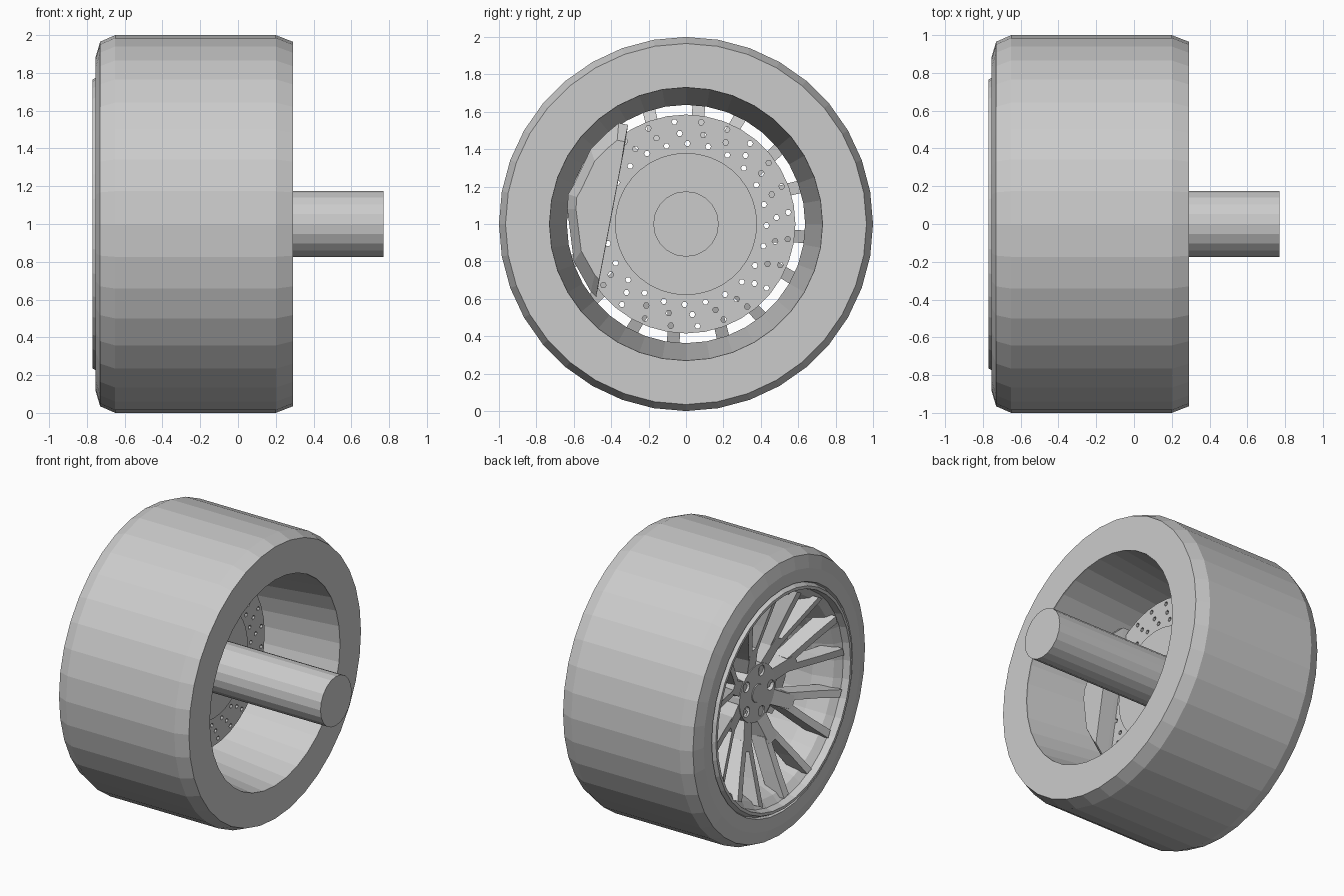
import bpy, bmesh
from math import sin, cos, radians, tau
from mathutils import Vector

if "Cube" in bpy.data.objects:
    bpy.data.objects.remove(bpy.data.objects["Cube"])

CENTRE = Vector((0, 0, 1))          # wheel axis runs along x


def pos(x, r, a):
    return Vector((x, r * cos(a), r * sin(a))) + CENTRE


def finish(name, bm):
    bmesh.ops.recalc_face_normals(bm, faces=bm.faces)
    mesh = bpy.data.meshes.new(name)
    bm.to_mesh(mesh)
    bm.free()
    ob = bpy.data.objects.new(name, mesh)
    bpy.context.collection.objects.link(ob)
    return ob


def lathe(name, profile, n=36):
    """Closed (x, radius) profile turned around the axle."""
    bm = bmesh.new()
    rings = [[bm.verts.new(pos(x, r, tau * i / n)) for x, r in profile] for i in range(n)]
    m = len(profile)
    for i in range(n):
        a, b = rings[i], rings[(i + 1) % n]
        for j in range(m):
            k = (j + 1) % m
            bm.faces.new((a[j], a[k], b[k], b[j]))
    return finish(name, bm)


def add_cyl(bm, x0, x1, r, n=36, c=(0, 0), r1=None):
    """Capped cylinder along x, centred on c in the wheel plane."""
    ends = []
    for x, rad in ((x0, r), (x1, r if r1 is None else r1)):
        off = Vector((0, c[0], c[1]))
        ends.append([bm.verts.new(pos(x, rad, tau * i / n) + off) for i in range(n)])
    bm.faces.new(ends[0])
    bm.faces.new(ends[1])
    for i in range(n):
        k = (i + 1) % n
        bm.faces.new((ends[0][i], ends[0][k], ends[1][k], ends[1][i]))


def cylinder(name, *args, **kw):
    bm = bmesh.new()
    add_cyl(bm, *args, **kw)
    return finish(name, bm)


def add_loft(bm, sections, ang):
    """Tapered bar; section = radius, sideways offset, half width, front x, back x."""
    rings = []
    ca, sa = cos(ang), sin(ang)
    for r, t, w, xf, xb in sections:
        ring = []
        for x, o in ((xf, -w * .75), (xf, w * .75), (xb, w), (xb, -w)):
            u = t + o
            ring.append(bm.verts.new(CENTRE + Vector((x, r * ca - u * sa, r * sa + u * ca))))
        rings.append(ring)
    bm.faces.new(rings[0])
    bm.faces.new(rings[-1])
    for a, b in zip(rings, rings[1:]):
        for j in range(4):
            k = (j + 1) % 4
            bm.faces.new((a[j], a[k], b[k], b[j]))


def cut(ob, cutter):
    cutter.hide_render = True
    cutter.display_type = 'WIRE'
    mod = ob.modifiers.new("holes", 'BOOLEAN')
    mod.operation = 'DIFFERENCE'
    mod.solver = 'EXACT'
    mod.object = cutter


# Tyre and rim
lathe("tyre", [(.29, .73), (.29, .965), (.2, 1), (-.65, 1), (-.73, .965),
               (-.755, .88), (-.755, .79), (-.70, .77)])
lathe("rim", [(.285, .731), (-.55, .637), (-.68, .69), (-.72, .735), (-.77, .745),
              (-.77, .765), (-.72, .79), (.285, .76)])

# Forked spokes, dished towards the hub
bm = bmesh.new()
for k in range(8):
    a = radians(28.5 + 45 * k)
    add_loft(bm, [(.10, 0, .035, -.54, -.44), (.20, 0, .066, -.555, -.44),
                  (.38, 0, .062, -.612, -.50)], a)
    for s in (-1, 1):
        add_loft(bm, [(.32, s * .028, .033, -.59, -.48), (.40, s * .05, .034, -.62, -.51),
                      (.54, s * .092, .034, -.675, -.56), (.70, s * .135, .036, -.74, -.62)], a)
finish("spokes", bm)

# Wheel hub with five bolt recesses, bolts and centre cap
hub = cylinder("wheel_hub", -.56, -.42, .2, r1=.22)
wells, bolts = bmesh.new(), bmesh.new()
for k in range(5):
    a = radians(36 + 72 * k)
    c = (.15 * cos(a), .15 * sin(a))
    add_cyl(wells, -.65, -.50, .036, 16, c)
    add_cyl(bolts, -.545, -.49, .021, 6, c)
cut(hub, finish("bolt_well_cutter", wells))
finish("wheel_bolts", bolts)
cylinder("centre_cap", -.565, -.55, .06, r1=.07)

# Drilled brake disc
disc = cylinder("brake_disc", -.27, -.2, .585)
holes = bmesh.new()
for k in range(24):
    for r, twist in ((.55, 0), (.485, -2.5), (.43, -7.5)):
        a = radians(6.5 + 15 * k + twist)
        add_cyl(holes, -.4, -.1, .0155, 6, (r * cos(a), r * sin(a)))
cut(disc, finish("disc_hole_cutter", holes))
cylinder("disc_hat", -.45, -.19, .38)
cylinder("axle", -.25, .77, .175, 20)

# Brake caliper wrapped over the disc edge
outline = [(-.36, .54), (-.31, .53), (-.33, .40), (-.48, -.39), (-.51, -.36), (-.60, -.2),
           (-.635, .08), (-.63, .16), (-.60, .21), (-.51, .40), (-.42, .49)]
bm = bmesh.new()
pivot = Vector((-.40, .08))         # scaling about the straight inner edge keeps it upright
layers = []
for x, s in ((-.38, .85), (-.34, 1), (-.17, 1), (-.07, .8)):
    layers.append([bm.verts.new(CENTRE + Vector((x, *(pivot + (Vector(p) - pivot) * s)))) for p in outline])
bm.faces.new(layers[0])
bm.faces.new(layers[-1])
for a, b in zip(layers, layers[1:]):
    for j in range(len(outline)):
        k = (j + 1) % len(outline)
        bm.faces.new((a[j], a[k], b[k], b[j]))
finish("brake_caliper", bm)
